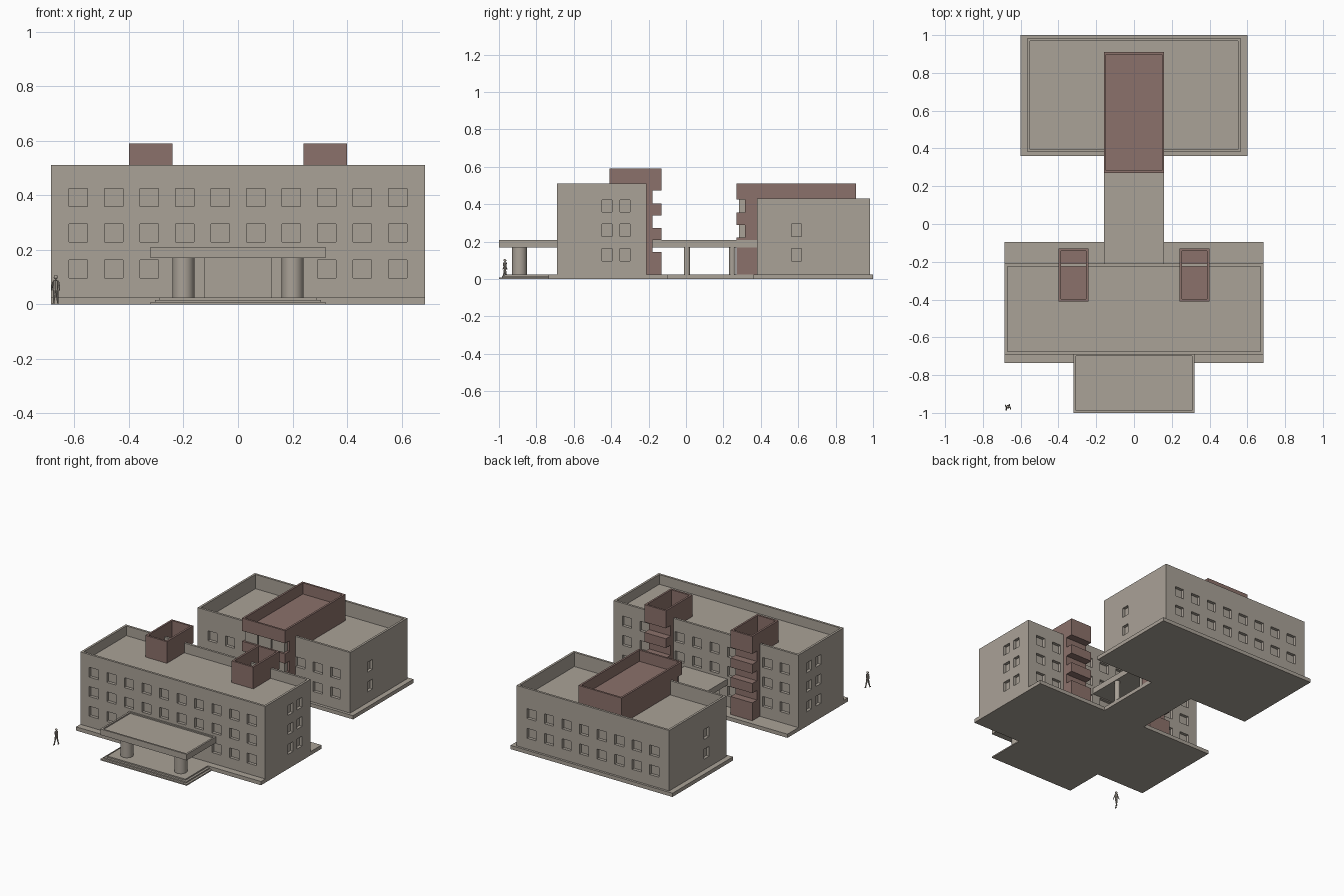
import bpy, bmesh
from mathutils import Vector, Matrix

if "Cube" in bpy.data.objects:
    bpy.data.objects.remove(bpy.data.objects["Cube"])


def material(name, rgb):
    m = bpy.data.materials.new(name)
    m.diffuse_color = (*rgb, 1)
    m.use_nodes = True
    m.node_tree.nodes["Principled BSDF"].inputs["Base Color"].default_value = m.diffuse_color
    return m


STONE = material("warm_grey_stone", (0.40, 0.36, 0.31))
RED = material("red_brown_cladding", (0.26, 0.165, 0.145))


def add_box(bm, x0, x1, y0, y1, z0, z1):
    mat = Matrix.LocRotScale(Vector(((x0 + x1) / 2, (y0 + y1) / 2, (z0 + z1) / 2)), None,
                             Vector((x1 - x0, y1 - y0, z1 - z0)))
    bmesh.ops.create_cube(bm, size=1, matrix=mat)


def add_rod(bm, a, b, r1, r2, sides=8):
    a, b = Vector(a), Vector(b)
    d = b - a
    mat = Matrix.Translation((a + b) / 2) @ d.to_track_quat('Z', 'Y').to_matrix().to_4x4()
    bmesh.ops.create_cone(bm, cap_ends=True, segments=sides, radius1=r1, radius2=r2,
                          depth=d.length, matrix=mat)


def finish(bm, name, mat):
    me = bpy.data.meshes.new(name)
    bm.to_mesh(me)
    bm.free()
    me.materials.append(mat)
    ob = bpy.data.objects.new(name, me)
    bpy.context.collection.objects.link(ob)
    return ob


def boxes(name, mat, *dims):
    bm = bmesh.new()
    for d in dims:
        add_box(bm, *d)
    return finish(bm, name, mat)


def carve(ob, cuts):
    """Subtract a list of separate boxes from ob."""
    cutter = boxes("cutter", STONE, *cuts)
    mod = ob.modifiers.new("cut", 'BOOLEAN')
    mod.operation, mod.solver, mod.object = 'DIFFERENCE', 'EXACT', cutter
    dg = bpy.context.evaluated_depsgraph_get()
    me = bpy.data.meshes.new_from_object(ob.evaluated_get(dg))
    ob.modifiers.clear()
    ob.data = me
    bpy.data.objects.remove(cutter)


def smooth(ob):
    bpy.ops.object.select_all(action='DESELECT')
    ob.select_set(True)
    bpy.context.view_layer.objects.active = ob
    bpy.ops.object.shade_smooth_by_angle()


ROWS = [(0.097, 0.163), (0.229, 0.295), (0.358, 0.424)]
DEEP, W = 0.02, 0.034
BASE = 0.025


def wall_windows(xs, y, rows):
    return [(x - W, x + W, y - DEEP, y + DEEP, a, b) for x in xs for a, b in rows]


def side_windows(x, spans, rows):
    return [(s * x - DEEP, s * x + DEEP, y0, y1, a, b)
            for s in (-1, 1) for y0, y1 in spans for a, b in rows]


# Ground slabs and entrance steps
boxes("ground_slab", STONE,
      (-0.685, 0.685, -0.735, -0.095, 0, BASE),
      (-0.60, 0.60, 0.36, 1.0, 0, BASE),
      (-0.16, 0.16, -0.095, 0.36, 0, BASE))
boxes("entrance_steps", STONE,
      *[(-0.32 + i * 0.015, 0.32 - i * 0.015, -1 + i * 0.015, -0.735,
         i * BASE / 3, (i + 1) * BASE / 3) for i in range(3)])

# Front block: roof recess, window recesses and doors
front = boxes("front_block", STONE, (-0.685, 0.685, -0.69, -0.21, BASE, 0.51))
ten = [(i - 4.5) * 0.13 for i in range(10)]
upper = wall_windows(ten, -0.69, ROWS[1:])
lower = wall_windows([x for x in ten if abs(x) > 0.15], -0.69, ROWS[:1])
back = wall_windows([x for x in ten if not 0.24 < abs(x) < 0.40 and abs(x) > 0.1], -0.21, ROWS)
back += wall_windows([-0.065, 0.065], -0.21, ROWS[1:])
carve(front, [(-0.67, 0.67, -0.675, -0.225, 0.445, 0.6)] + upper + lower + back
      + side_windows(0.685, [(-0.449, -0.395), (-0.352, -0.299)], ROWS)
      + [(-0.123, 0.123, -0.71, -0.67, BASE + 0.001, 0.169),
         (-0.10, 0.10, -0.23, -0.19, BASE + 0.001, 0.163)])

# Rear block
rear = boxes("rear_block", STONE, (-0.565, 0.565, 0.38, 0.985, BASE, 0.43))
eight = [(i - 3.5) * 0.13 for i in range(8)]
carve(rear, [(-0.55, 0.55, 0.395, 0.97, 0.335, 0.6)]
      + wall_windows(eight, 0.985, ROWS[:2])
      + wall_windows([x for x in eight if abs(x) > 0.15], 0.38, ROWS[:2])
      + side_windows(0.565, [(0.563, 0.617)], ROWS[:2]))

# Entrance canopy with a low rim, on two round columns
canopy = boxes("entrance_canopy", STONE, (-0.32, 0.32, -1.0, -0.69, 0.17, 0.21))
carve(canopy, [(-0.308, 0.308, -0.988, -0.70, 0.202, 0.3)])
bm = bmesh.new()
for s in (-1, 1):
    add_rod(bm, (s * 0.2, -0.89, BASE), (s * 0.2, -0.89, 0.17), 0.04, 0.04, 32)
smooth(finish(bm, "entrance_columns", STONE))

# Covered walkway between the blocks
boxes("walkway_roof", STONE, (-0.16, 0.16, -0.21, 0.38, 0.17, 0.21))
bm = bmesh.new()
for x in (-0.14, 0.14):
    for y in (0.005, 0.248):
        add_rod(bm, (x, y, BASE), (x, y, 0.17), 0.017, 0.017, 24)
smooth(finish(bm, "walkway_columns", STONE))

# Front block towers: roof box, back shaft and projecting bands
for s, side in ((-1, "left"), (1, "right")):
    x0, x1 = sorted((s * 0.24, s * 0.40))
    tower = boxes(side + "_stair_tower", RED, (x0, x1, -0.41, -0.13, 0.44, 0.59))
    carve(tower, [(x0 + 0.013, x1 - 0.013, -0.397, -0.143, 0.475, 0.7),
                  (x0 - 0.1, x1 + 0.1, -0.18, -0.1, 0.3, 0.473)])
    boxes(side + "_tower_shaft", RED, (x0, x1, -0.212, -0.18, BASE, 0.473))
    boxes(side + "_tower_bands", RED,
          *[(x0, x1, -0.181, -0.13, a, b)
            for a, b in ((BASE, 0.145), (0.21, 0.274), (0.341, 0.403))])

# Rear block tower: long roof box, shaft, bands and recessed glazing
core = boxes("rear_tower_top", RED, (-0.16, 0.16, 0.27, 0.91, 0.425, 0.51))
carve(core, [(-0.147, 0.147, 0.283, 0.897, 0.435, 0.6)])
boxes("rear_tower_body", RED, (-0.16, 0.16, 0.315, 0.91, 0.30, 0.426),
      (-0.16, 0.16, 0.315, 0.381, BASE, 0.31))
boxes("rear_tower_bands", RED, (-0.16, 0.16, 0.27, 0.316, 0.29, 0.355),
      (-0.16, 0.16, 0.27, 0.316, BASE, 0.169),
      (-0.16, 0.16, 0.27, 0.316, 0.209, 0.222))
boxes("rear_tower_glazing", STONE,
      *[(x - 0.045, x + 0.045, 0.283, 0.316, a, b)
        for x in (-0.10, 0, 0.10) for a, b in ((0.222, 0.29), (0.355, 0.425))])

# Scale figure walking beside the entrance
px, py = -0.668, -0.968
bm = bmesh.new()
for s in (-1, 1):
    hip = (px + s * 0.004, py, 0.054)
    knee = (px + s * 0.006, py + s * 0.005, 0.028)
    foot = (px + s * 0.008, py + s * 0.012, 0.004)
    add_rod(bm, hip, knee, 0.006, 0.0045)
    add_rod(bm, knee, foot, 0.0045, 0.003)
    add_box(bm, foot[0] - 0.003, foot[0] + 0.003, foot[1] - 0.008, foot[1] + 0.004, 0, 0.005)
    shoulder, elbow = (px + s * 0.009, py, 0.083), (px + s * 0.013, py - s * 0.005, 0.066)
    add_rod(bm, shoulder, elbow, 0.0035, 0.003)
    add_rod(bm, elbow, (px + s * 0.014, py - s * 0.012, 0.052), 0.003, 0.002)
add_rod(bm, (px, py, 0.050), (px, py, 0.088), 0.008, 0.010)
add_rod(bm, (px, py, 0.086), (px, py, 0.096), 0.004, 0.003)
bmesh.ops.create_uvsphere(bm, u_segments=12, v_segments=8, radius=0.0075,
                          matrix=Matrix.Translation((px, py, 0.100)))
smooth(finish(bm, "walking_figure", STONE))
